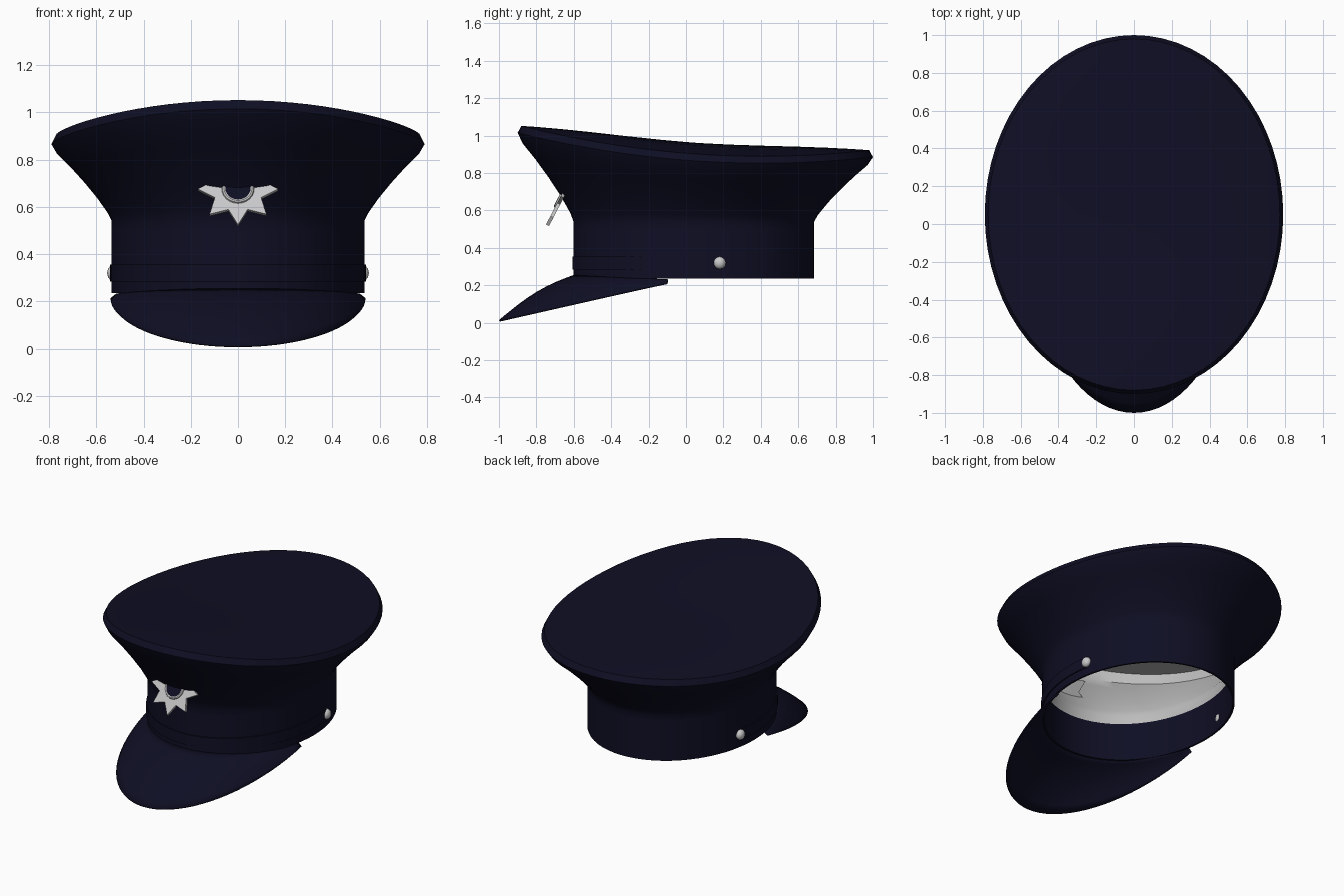
import bpy, bmesh, math
from mathutils import Matrix

if "Cube" in bpy.data.objects:
    bpy.data.objects.remove(bpy.data.objects["Cube"])

def mat(name, col):
    m = bpy.data.materials.new(name)
    m.diffuse_color = (*col, 1)
    m.use_nodes = True
    m.node_tree.nodes["Principled BSDF"].inputs["Base Color"].default_value = m.diffuse_color
    return m

NAVY = mat("navy_cloth", (0.0045, 0.0045, 0.0175))
SILVER = mat("silver", (0.58, 0.58, 0.59))
GREY = mat("grey_lining", (0.5, 0.5, 0.5))
N = 64

def finish(name, bm, material, angle=35, recalc=True):
    if recalc:
        bmesh.ops.recalc_face_normals(bm, faces=bm.faces)
    me = bpy.data.meshes.new(name)
    bm.to_mesh(me)
    bm.free()
    ob = bpy.data.objects.new(name, me)
    bpy.context.collection.objects.link(ob)
    me.materials.append(material)
    bpy.ops.object.select_all(action='DESELECT')
    ob.select_set(True)
    bpy.context.view_layer.objects.active = ob
    bpy.ops.object.shade_smooth_by_angle(angle=math.radians(angle))
    return ob

def grid(bm, rows, closed):
    vs = [[bm.verts.new(p) for p in r] for r in rows]
    n = len(rows[0])
    for a, b in zip(vs, vs[1:]):
        for i in range(n if closed else n - 1):
            j = (i + 1) % n
            bm.faces.new((a[i], a[j], b[j], b[i]))
    return vs

def ring(rx, ry, cy, zf):
    out = []
    for i in range(N):
        a = 2 * math.pi * i / N
        out.append((rx * math.cos(a), cy + ry * math.sin(a), zf(math.sin(a))))
    return out

def rim_z(t):  # swept-up height of the crown edge, t = -1 front .. 1 back
    return 0.865 - 0.065 * t + 0.085 * t * t

def band_ring(z, off=0):
    return ring(0.535 + off, 0.643 + off, 0.042, lambda t: z)

def flare_ring(f, g, off=0, z0=0.54):
    return ring(0.535 + 0.255 * g + off, 0.643 + 0.307 * g + off, 0.042 + 0.008 * g,
                lambda t: z0 + (rim_z(t) - z0) * f)

def top_ring(r, drop=0, off=0):
    return ring((0.772 + off) * r, (0.93 + off) * r, 0.05,
                lambda t: rim_z(t * r) + 0.037 - drop + 0.06 * (1 - r ** 3))

FLARE = [(0, 0), (0.1, 0.06), (0.3, 0.24), (0.5, 0.45), (0.7, 0.68), (0.88, 0.91)]
DOME = [1, 0.9, 0.75, 0.6, 0.4, 0.2, 0.05]

# crown and band outer shell
bm = bmesh.new()
rows = [band_ring(0.235), band_ring(0.5)] + [flare_ring(f, g) for f, g in FLARE]
rows += [flare_ring(1, 1)] + [top_ring(r) for r in DOME]
v = grid(bm, rows, True)
bm.faces.new(v[-1])
finish("cap_shell", bm, NAVY)

# inner sweatband, joined to the bottom edge
bm = bmesh.new()
grid(bm, [band_ring(0.235), band_ring(0.235, -0.012), band_ring(0.485, -0.012),
          band_ring(0.485, -0.004)], True)
finish("sweatband", bm, NAVY)

# grey lining inside the crown
bm = bmesh.new()
rows = [band_ring(0.485, -0.008)] + [flare_ring(f, g, -0.012) for f, g in FLARE]
rows += [top_ring(r, 0.014, -0.012) for r in DOME]
v = grid(bm, rows, True)
bm.faces.new(v[-1])
bmesh.ops.recalc_face_normals(bm, faces=bm.faces)
bmesh.ops.reverse_faces(bm, faces=bm.faces)
finish("crown_lining", bm, GREY, recalc=False)

# visor: band edge swept out to a sloping half ellipse
bm = bmesh.new()
rows = []
for k in range(9):
    s = k / 8
    row = []
    for i in range(41):
        a = math.radians(-90 + 180 * i / 40)
        b = a * 0.86
        y1 = -0.1 - 0.9 * math.cos(a)
        p = (0.53 * math.sin(b), 0.042 - 0.638 * math.cos(b), 0.232 + 0.025 * math.cos(a))
        q = (0.54 * math.sin(a), y1, 0.014 + 0.222 * (y1 + 1))
        x, y, z = (u + (w - u) * s for u, w in zip(p, q))
        row.append((x, y, z + 0.03 * math.sin(math.pi * s) * math.cos(a)))
    rows.append(row)
grid(bm, rows, False)
bmesh.ops.recalc_face_normals(bm, faces=bm.faces)
if sum(f.normal.z for f in bm.faces) < 0:
    bmesh.ops.reverse_faces(bm, faces=bm.faces)
visor = finish("visor", bm, NAVY, recalc=False)
sol = visor.modifiers.new("thickness", 'SOLIDIFY')
sol.thickness = 0.01
sol.offset = -1

# chin strap round the front, ending at the buttons
bm = bmesh.new()
rows = []
for off, z in ((-0.003, 0.285), (0.007, 0.285), (0.007, 0.355), (-0.003, 0.355)):
    row = []
    for i in range(49):
        a = math.radians(-102 + 204 * i / 48)
        row.append(((0.535 + off) * math.sin(a), 0.042 - (0.643 + off) * math.cos(a), z))
    rows.append(row)
grid(bm, rows, False)
finish("chin_strap", bm, NAVY)

# side buttons
for side, label in ((1, "right"), (-1, "left")):
    bm = bmesh.new()
    m = Matrix.Translation((side * 0.528, 0.18, 0.32)) @ Matrix.Diagonal((0.026, 0.033, 0.033, 1))
    bmesh.ops.create_uvsphere(bm, u_segments=16, v_segments=10, radius=1, matrix=m)
    finish("button_" + label, bm, SILVER)

# badge: eight-pointed star, its upper half sunk in the crown
tilt = Matrix.Translation((0, -0.662, 0.672)) @ Matrix.Rotation(math.radians(62.6), 4, 'X')
bm = bmesh.new()
pts = []
for i in range(16):
    r = 0.17 if i % 2 == 0 else 0.106
    a = math.pi * i / 8
    pts.append((r * math.cos(a), r * math.sin(a)))
low = [bm.verts.new((x, y, -0.009)) for x, y in pts]
high = [bm.verts.new((x, y, 0.009)) for x, y in pts]
bm.faces.new(low)
bm.faces.new(high)
for i in range(16):
    j = (i + 1) % 16
    bm.faces.new((low[i], low[j], high[j], high[i]))
bmesh.ops.transform(bm, matrix=tilt, verts=bm.verts)
finish("badge_star", bm, SILVER)

# badge ring and dark centre
bm = bmesh.new()
rows = []
for k in range(8):
    b = 2 * math.pi * k / 8
    r = 0.06 + 0.009 * math.cos(b)
    rows.append([(r * math.cos(2 * math.pi * i / 24), r * math.sin(2 * math.pi * i / 24),
                  0.009 + 0.009 * math.sin(b)) for i in range(24)])
grid(bm, rows + [rows[0]], True)
bmesh.ops.remove_doubles(bm, verts=bm.verts, dist=1e-5)
bmesh.ops.transform(bm, matrix=tilt, verts=bm.verts)
finish("badge_ring", bm, SILVER)

bm = bmesh.new()
bmesh.ops.create_cone(bm, cap_ends=True, segments=24, radius1=0.056, radius2=0.056, depth=0.006,
                      matrix=tilt @ Matrix.Translation((0, 0, 0.011)))
finish("badge_centre", bm, NAVY)
